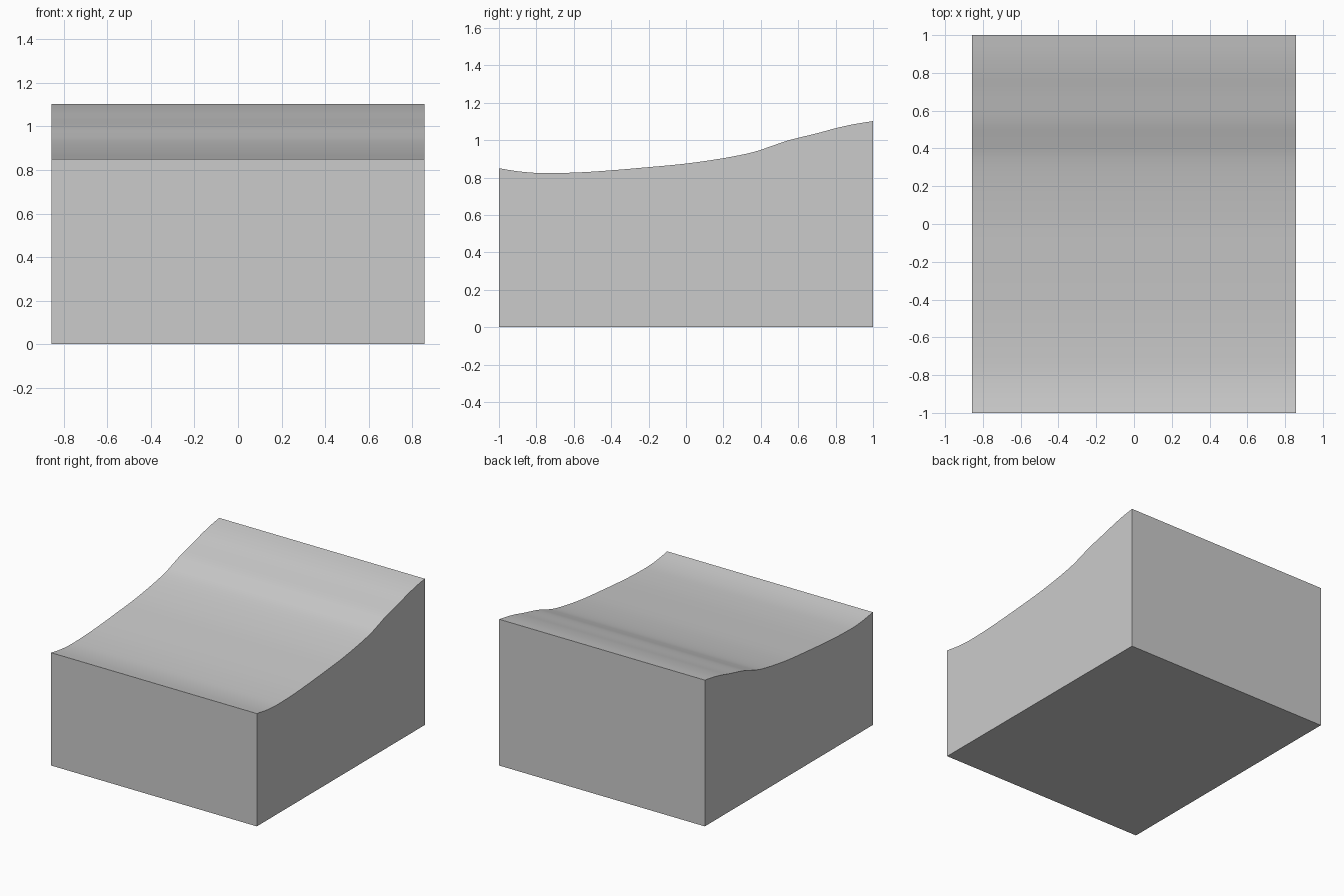
import bpy, bmesh
from math import radians

if "Cube" in bpy.data.objects:
    bpy.data.objects.remove(bpy.data.objects["Cube"])

HALF_W = 0.857

# Side profile of the curved top: (y, z) control points
ctrl = [(-1, 0.85), (-0.9, 0.834), (-0.8, 0.825), (-0.7, 0.824), (-0.55, 0.829),
        (-0.4, 0.839), (-0.2, 0.856), (0, 0.875), (0.2, 0.904), (0.35, 0.934),
        (0.45, 0.966), (0.55, 1.0), (0.7, 1.037), (0.8, 1.064), (0.9, 1.086), (1, 1.102)]


def smooth_curve(pts, steps):
    """Catmull-Rom curve through the points."""
    ext = [pts[0]] + pts + [pts[-1]]
    out = []
    for p0, p1, p2, p3 in zip(ext, ext[1:], ext[2:], ext[3:]):
        for s in range(steps):
            t = s / steps
            out.append(tuple(0.5 * (2 * b + (c - a) * t + (2 * a - 5 * b + 4 * c - d) * t * t
                                    + (3 * b - a - 3 * c + d) * t ** 3)
                             for a, b, c, d in zip(p0, p1, p2, p3)))
    return out + [pts[-1]]


# Block: closed side profile extruded across the width
profile = [(-1, 0), *reversed([(1, 0), *reversed(smooth_curve(ctrl, 4))])]
bm = bmesh.new()
side = bm.faces.new([bm.verts.new((-HALF_W, y, z)) for y, z in profile])
ext = bmesh.ops.extrude_face_region(bm, geom=[side], use_keep_orig=True)
verts = [g for g in ext["geom"] if isinstance(g, bmesh.types.BMVert)]
bmesh.ops.translate(bm, verts=verts, vec=(2 * HALF_W, 0, 0))
bmesh.ops.recalc_face_normals(bm, faces=bm.faces)
mesh = bpy.data.meshes.new("curved_top_block")
bm.to_mesh(mesh)
bm.free()
block = bpy.data.objects.new("curved_top_block", mesh)
bpy.context.collection.objects.link(block)

# Smooth the curved top, keep the box edges sharp
bpy.context.view_layer.objects.active = block
block.select_set(True)
bpy.ops.object.shade_smooth_by_angle(angle=radians(30))
